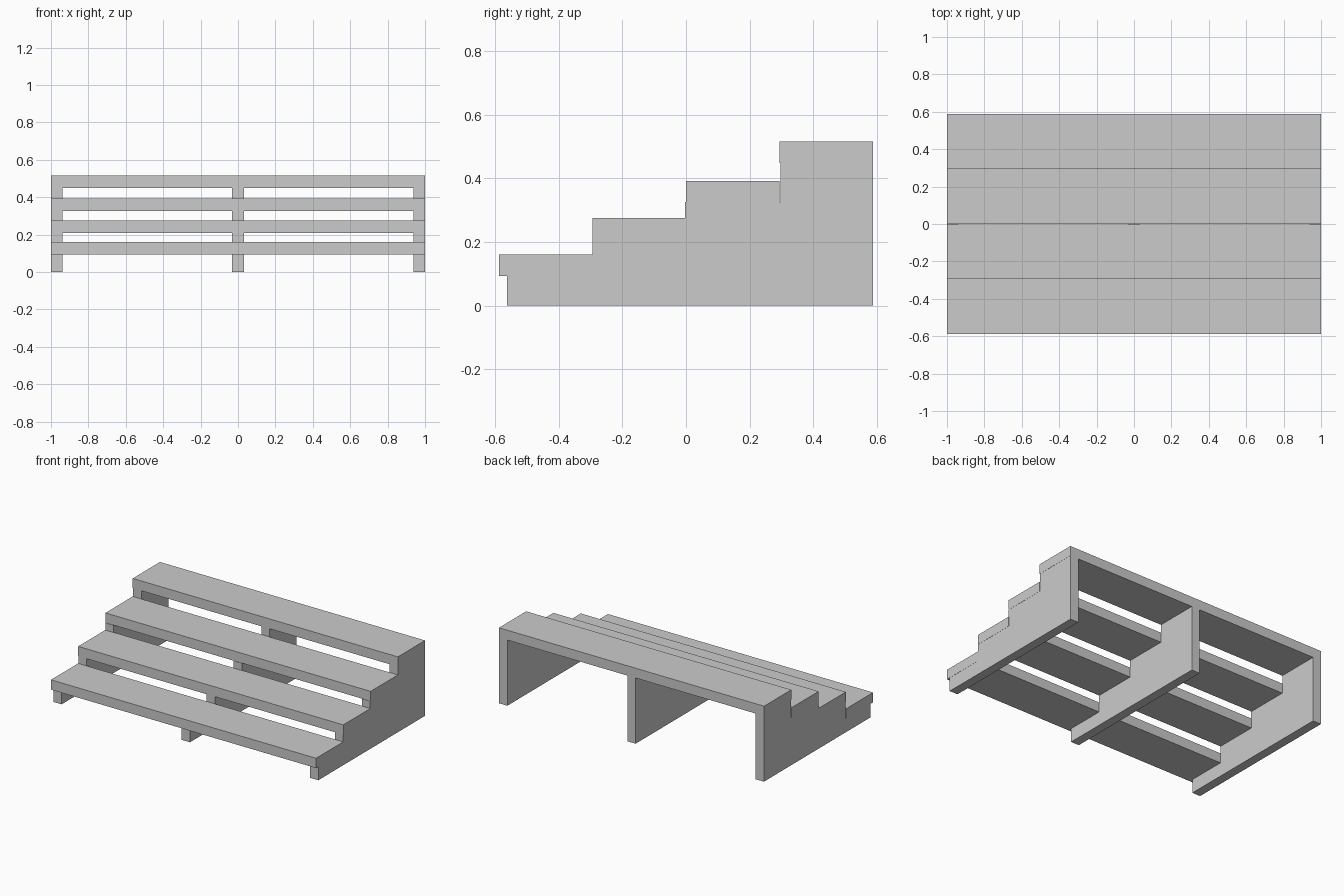
import bpy, bmesh

if "Cube" in bpy.data.objects:
    bpy.data.objects.remove(bpy.data.objects["Cube"])

TOPS = [0.16, 0.276, 0.392, 0.515]       # tread top heights
FRONTS = [-0.587, -0.294, 0.0, 0.294]    # tread front edges
RISERS = [-0.562, -0.294, -0.003, 0.296] # stringer step faces
BACK, THICK = 0.587, 0.067


def extrude_profile(name, profile, x0, x1):
    """Extrude a (y, z) outline from x0 to x1."""
    bm = bmesh.new()
    face = bm.faces.new([bm.verts.new((x0, y, z)) for y, z in profile])
    ext = bmesh.ops.extrude_face_region(bm, geom=[face])
    verts = [g for g in ext["geom"] if isinstance(g, bmesh.types.BMVert)]
    bmesh.ops.translate(bm, vec=(x1 - x0, 0, 0), verts=verts)
    bmesh.ops.recalc_face_normals(bm, faces=bm.faces)
    mesh = bpy.data.meshes.new(name)
    bm.to_mesh(mesh)
    bm.free()
    obj = bpy.data.objects.new(name, mesh)
    bpy.context.collection.objects.link(obj)
    return obj


# Four full-width treads
for i, (y0, top) in enumerate(zip(FRONTS, TOPS)):
    y1 = FRONTS[i + 1] if i < 3 else BACK
    z0 = top - THICK
    extrude_profile(f"tread_{i + 1}", [(y0, z0), (y1, z0), (y1, top), (y0, top)], -1, 1)

# Three stepped supports under the treads
steps = [(RISERS[0], 0)]
for i, top in enumerate(TOPS):
    z = top - THICK
    steps.append((RISERS[i], z))
    steps.append((RISERS[i + 1] if i < 3 else BACK, z))
steps.append((BACK, 0))
for name, x0, x1 in (("left_stringer", -0.999, -0.937),
                     ("middle_stringer", -0.031, 0.031),
                     ("right_stringer", 0.937, 0.999)):
    extrude_profile(name, steps, x0, x1)
